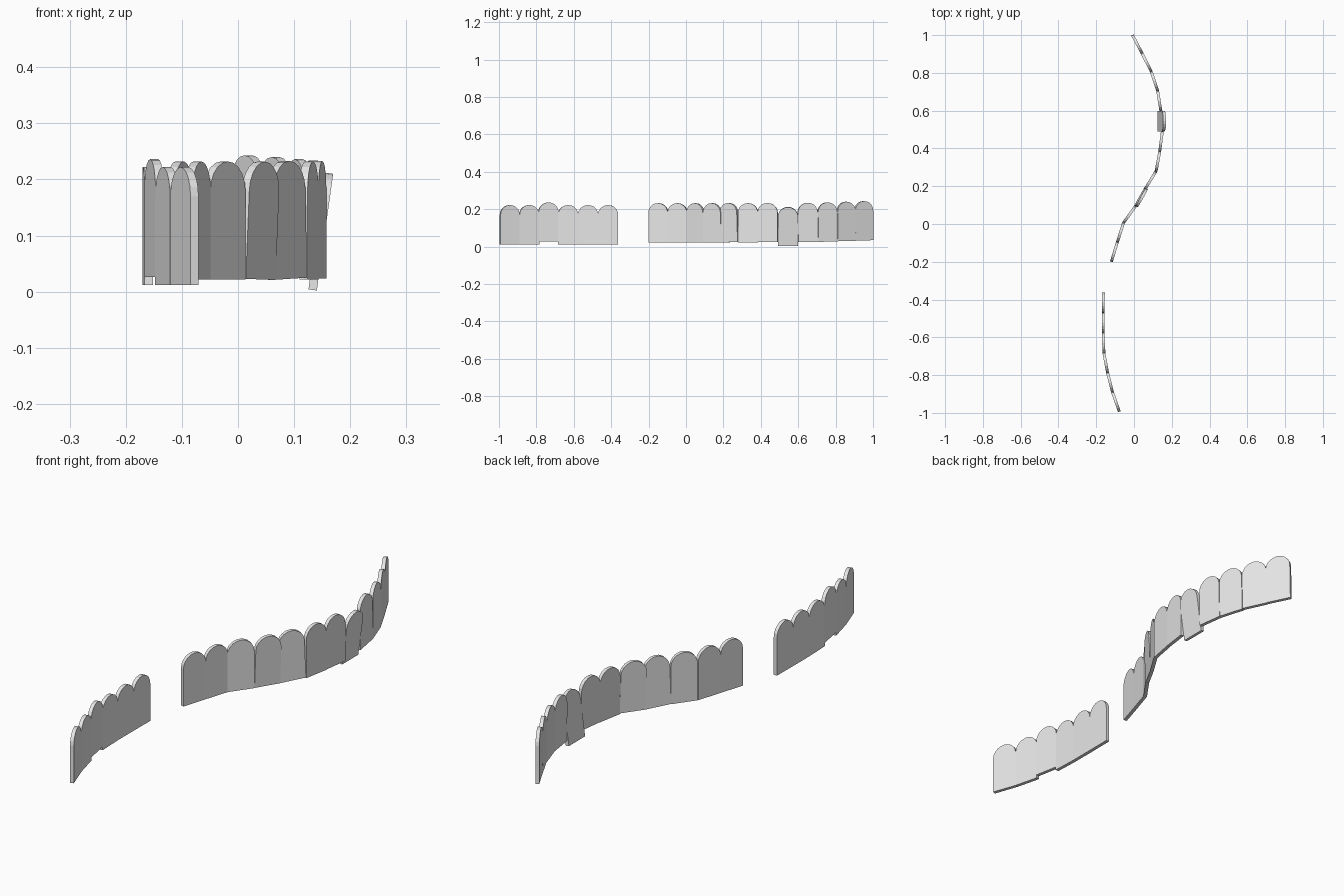
import bpy, math
from mathutils import Matrix, Vector

if "Cube" in bpy.data.objects:
    bpy.data.objects.remove(bpy.data.objects["Cube"])

WIDTH, HEIGHT, ARCH, THICK = 0.108, 0.21, 0.052, 0.015

stone = bpy.data.materials.new("pale_grey_stone")
stone.use_nodes = True
stone.diffuse_color = (0.8, 0.8, 0.8, 1)
stone.node_tree.nodes["Principled BSDF"].inputs["Base Color"].default_value = (0.8, 0.8, 0.8, 1)


def slab(name, a, b, base, lean=0, roll=0):
    """Round-topped upright slab between plan points a and b."""
    h = WIDTH / 2
    prof = [(-h, 0), (h, 0)]
    for i in range(11):
        t = math.pi * i / 10
        prof.append((h * math.cos(t), HEIGHT - ARCH + ARCH * math.sin(t)))
    n = len(prof)
    verts = [(u, s * THICK / 2, v) for s in (-1, 1) for u, v in prof]
    faces = [list(range(n)), list(range(2 * n - 1, n - 1, -1))]
    faces += [[(i + 1) % n, i, n + i, n + (i + 1) % n] for i in range(n)]
    mesh = bpy.data.meshes.new(name)
    mesh.from_pydata(verts, [], faces)
    mesh.materials.append(stone)
    ob = bpy.data.objects.new(name, mesh)
    bpy.context.collection.objects.link(ob)
    a, b = Vector(a), Vector(b)
    mid, d = (a + b) / 2, b - a
    ob.matrix_world = (Matrix.Translation((mid.x, mid.y, base))
                       @ Matrix.Rotation(math.atan2(d.y, d.x), 4, "Z")
                       @ Matrix.Rotation(math.radians(lean), 4, "X")
                       @ Matrix.Rotation(math.radians(roll), 4, "Y"))


# Short run: plan path and base heights
short_path = [(-.077, -.995), (-.114, -.89), (-.14, -.787), (-.159, -.684),
              (-.163, -.577), (-.163, -.47), (-.162, -.363)]
short_base = [.012, .012, .026, .012, .012, .012]
for i, base in enumerate(short_base):
    slab(f"short_run_slab_{i + 1}", short_path[i], short_path[i + 1], base)

# Long run: path, with base height, lean and roll of each slab
long_path = [(-.12, -.2), (-.088, -.096), (-.056, .005), (.008, .095), (.06, .187),
             (.117, .28), (.136, .383), (.15, .49), (.142, .6), (.125, .706),
             (.09, .81), (.041, .907), (-.007, .998)]
long_pose = [(.022, 0, 0), (.022, 0, 0), (.022, 0, 0), (.022, 2, 1), (.023, 0, -2),
             (.022, 0, 0), (.023, 0, 0), (.003, 8, 0), (.024, 0, -1), (.026, 0, -1),
             (.03, 0, -1), (.033, 0, -1)]
for i, (base, lean, roll) in enumerate(long_pose):
    a, b = long_path[i], long_path[i + 1]
    if lean > 5:  # the slipped slab has its foot pushed inward
        a, b = (a[0] - .017, a[1]), (b[0] - .009, b[1])
    slab(f"long_run_slab_{i + 1}", a, b, base, lean, roll)
